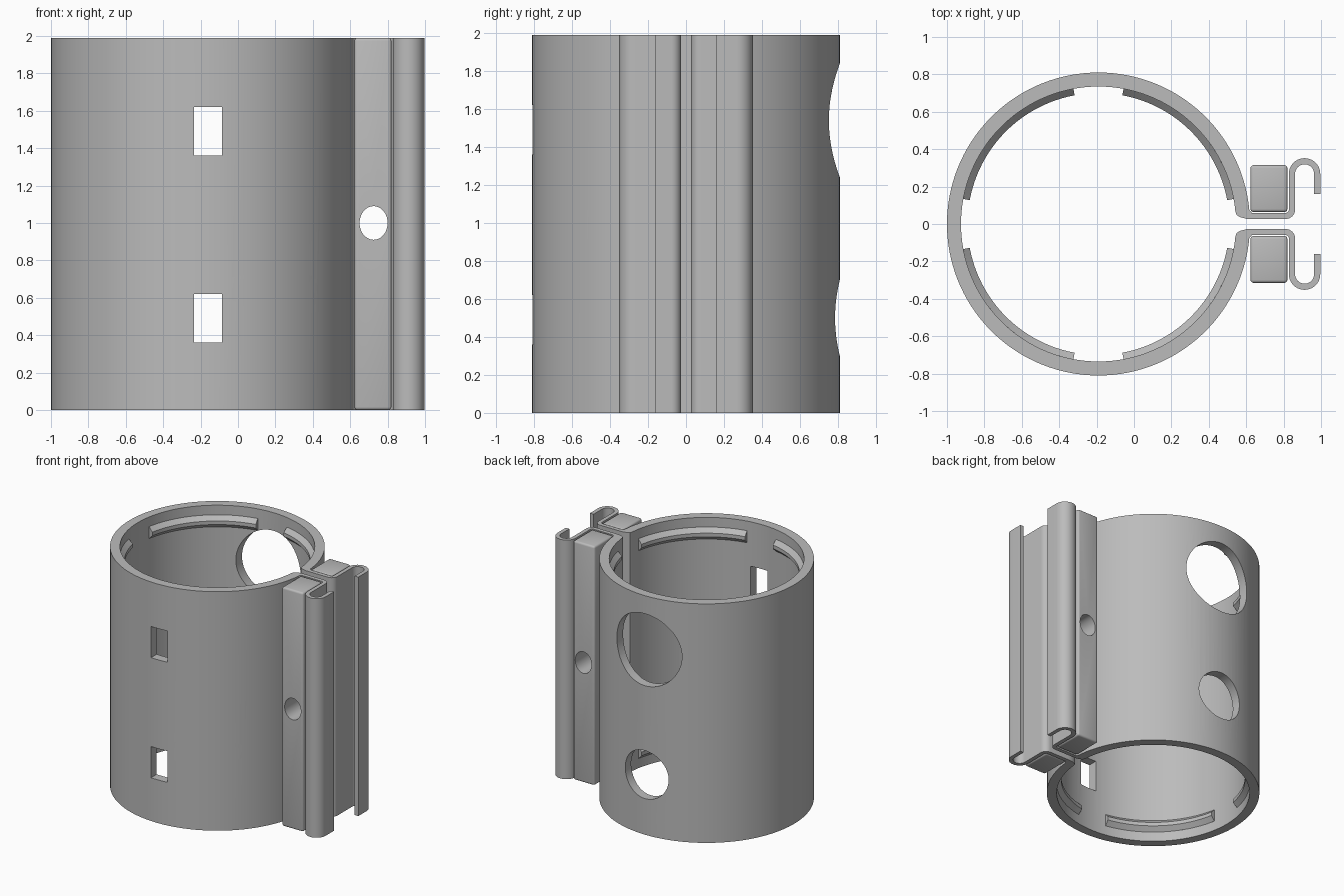
import bpy, bmesh, math
from mathutils import Matrix

if "Cube" in bpy.data.objects:
    bpy.data.objects.remove(bpy.data.objects["Cube"], do_unlink=True)

H, CX, R_OUT, R_IN = 1.99, -0.19, 0.81, 0.735

grey = bpy.data.materials.new("plain grey")
grey.use_nodes = True
grey.diffuse_color = (0.5, 0.5, 0.5, 1)
grey.node_tree.nodes["Principled BSDF"].inputs["Base Color"].default_value = (0.5, 0.5, 0.5, 1)


def make(name, bm):
    bmesh.ops.recalc_face_normals(bm, faces=bm.faces)
    mesh = bpy.data.meshes.new(name)
    bm.to_mesh(mesh)
    bm.free()
    mesh.materials.append(grey)
    obj = bpy.data.objects.new(name, mesh)
    bpy.context.collection.objects.link(obj)
    return obj


def prism(name, points, depth, matrix=Matrix()):
    """Extrude a flat outline along z, then place it."""
    bm = bmesh.new()
    face = bm.faces.new([bm.verts.new((x, y, 0)) for x, y in points])
    ext = bmesh.ops.extrude_face_region(bm, geom=[face])
    top = [v for v in ext["geom"] if isinstance(v, bmesh.types.BMVert)]
    bmesh.ops.translate(bm, verts=top, vec=(0, 0, depth))
    bm.transform(matrix)
    return make(name, bm)


def arc(cx, cy, rx, a0, a1, n, ry=None):
    ry = ry or rx
    angles = [math.radians(a0 + (a1 - a0) * i / n) for i in range(n + 1)]
    return [(cx + rx * math.cos(a), cy + ry * math.sin(a)) for a in angles]


def strip_side(s):
    """One side of the bent clip strip, offset by s from its centreline."""
    side = [(0.63, 0.043 + s)]
    side += arc(0.81, 0.078, 0.035 - s, -90, 0, 8)
    side += arc(0.912, 0.268, 0.0675 + s, 180, 0, 20)
    return side + [(0.9795 + s, 0.16)]


def cut(obj, cutters):
    bpy.context.view_layer.objects.active = obj
    for c in cutters:
        mod = obj.modifiers.new("cut", "BOOLEAN")
        mod.operation, mod.solver, mod.object = "DIFFERENCE", "EXACT", c
        bpy.ops.object.modifier_apply(modifier=mod.name)


def smooth(obj):
    bpy.ops.object.select_all(action="DESELECT")
    obj.select_set(True)
    bpy.context.view_layer.objects.active = obj
    bpy.ops.object.shade_smooth_by_angle(angle=math.radians(30))


# Split sleeve with hooked clip strips, as one C-shaped section
half = arc(CX, 0, R_OUT, 180, 5.3, 64)
half += strip_side(0.0165) + strip_side(-0.0165)[::-1]
half += [(0.60, 0.028), (0.57, 0.036), (0.548, 0.048)]
half += arc(CX, 0, R_IN, 5.5, 180, 64)
other = [(x, -y) for x, y in reversed(half)]
sleeve = prism("sleeve_with_clips", half + other[1:-1], H)

# Cutters: outlines in x and z, pushed along y
upright = Matrix.Rotation(math.radians(90), 4, "X")


def cutter(points, y, depth, turn=0):
    spin = Matrix.Translation((CX, 0, 0)) @ Matrix.Rotation(math.radians(turn), 4, "Z")
    obj = prism("cutter", points, depth, spin @ Matrix.Translation((0, y, 0)) @ upright)
    obj.hide_render = True
    return obj


def window(z):
    return [(-0.045, z), (0.105, z), (0.105, z + 0.26), (-0.045, z + 0.26)]


slot = arc(0.225, 0.67, 0.05, -90, 90, 12) + arc(-0.225, 0.67, 0.05, 90, 270, 12)
bolt = cutter(arc(0.725 - CX, 1, 0.075, 0, 360, 40, 0.09)[:-1], 0.6, 1.2)
cutters = [
    cutter(window(1.36), -0.4, 0.7),
    cutter(window(0.36), -0.4, 0.7),
    cutter(slot, -0.4, 0.7, 30),
    cutter(arc(0, 1.54, 0.30, 0, 360, 64)[:-1], 1.1, 0.7),
    cutter(arc(0, 0.50, 0.20, 0, 360, 64)[:-1], 1.1, 0.7),
    bolt,
]
cut(sleeve, cutters)
smooth(sleeve)

# Rounded clamp blocks with the bolt hole
for name, sign in (("back_clamp_block", 1), ("front_clamp_block", -1)):
    bm = bmesh.new()
    bmesh.ops.create_cube(bm, size=1)
    bm.transform(Matrix.Translation((0.7215, sign * 0.1895, H / 2))
                 @ Matrix.Diagonal((0.197, 0.251, H, 1)))
    bmesh.ops.bevel(bm, geom=bm.edges[:], offset=0.016, segments=3,
                    profile=0.5, affect="EDGES")
    block = make(name, bm)
    cut(block, [bolt])
    smooth(block)

# Snap ribs inside both rims, one per quadrant
section = [(R_IN + 0.01, 0.08), (R_IN, 0.08), (0.70, 0.115),
           (0.70, 0.145), (R_IN, 0.18), (R_IN + 0.01, 0.18)]
for rim in ("lower", "upper"):
    for q in range(4):
        bm = bmesh.new()
        rings = []
        for i in range(25):
            a = math.radians(90 * q + 10.5 + 69 * i / 24)
            rings.append([bm.verts.new((CX + r * math.cos(a), r * math.sin(a),
                                        z if rim == "lower" else H - z))
                          for r, z in section])
        n = len(section)
        for p, s in zip(rings, rings[1:]):
            for k in range(n):
                bm.faces.new((p[k], p[(k + 1) % n], s[(k + 1) % n], s[k]))
        bm.faces.new(rings[0])
        bm.faces.new(rings[-1])
        smooth(make(f"{rim}_snap_rib_{q + 1}", bm))

for c in cutters:
    bpy.data.objects.remove(c, do_unlink=True)
